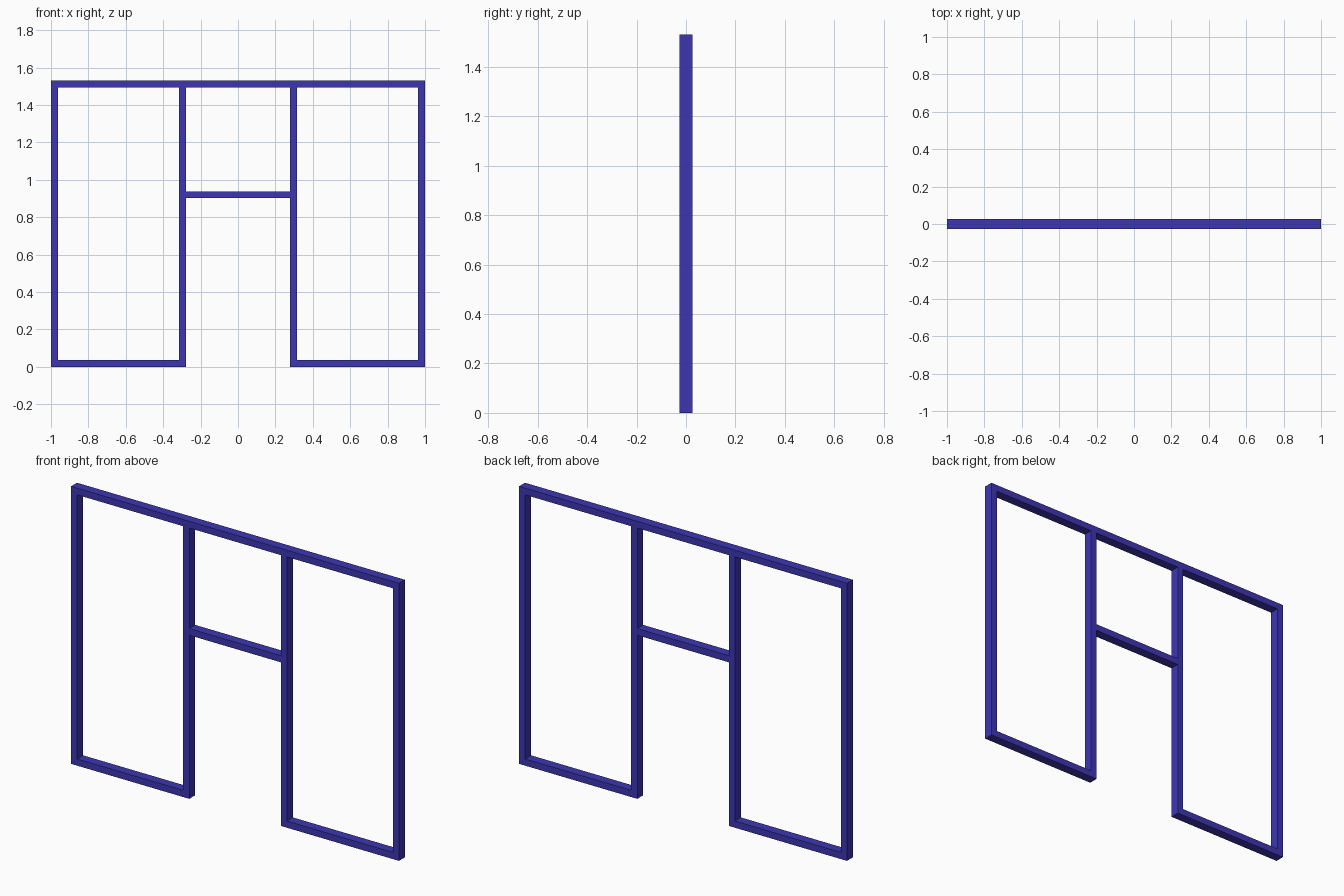
import bpy
import bmesh
from mathutils import Matrix

if "Cube" in bpy.data.objects:
    bpy.data.objects.remove(bpy.data.objects["Cube"])

T = 0.037       # face width of each bar
D = 0.052       # depth of each bar
H = 1.53        # overall height
INNER = 0.279   # half width of the centre opening
OUTER = 1.0     # half width of the frame

paint = bpy.data.materials.new("blue_paint")
paint.diffuse_color = (0.047, 0.037, 0.45, 1.0)
paint.use_nodes = True
paint.node_tree.nodes["Principled BSDF"].inputs["Base Color"].default_value = paint.diffuse_color


def bar(name, x0, x1, z0, z1):
    """Rectangular bar spanning the given x and z ranges, centred on y = 0."""
    bm = bmesh.new()
    bmesh.ops.create_cube(bm, size=1, matrix=Matrix.Diagonal((x1 - x0, D, z1 - z0, 1)))
    mesh = bpy.data.meshes.new(name)
    bm.to_mesh(mesh)
    bm.free()
    mesh.materials.append(paint)
    obj = bpy.data.objects.new(name, mesh)
    obj.location = ((x0 + x1) / 2, 0, (z0 + z1) / 2)
    bpy.context.collection.objects.link(obj)


# Full-width top rail and short rail over the opening
bar("top_rail", -OUTER, OUTER, H - T, H)
bar("middle_rail", -INNER, INNER, 0.902, 0.902 + T)

# Posts and bottom rail on each side
for side, s in (("left", -1), ("right", 1)):
    def side_bar(name, a, b, z0, z1):
        bar(f"{side}_{name}", min(s * a, s * b), max(s * a, s * b), z0, z1)

    side_bar("bottom_rail", INNER, OUTER, 0, T)
    side_bar("inner_post", INNER, INNER + T, T, H - T)
    side_bar("outer_post", OUTER - T, OUTER, T, H - T)
